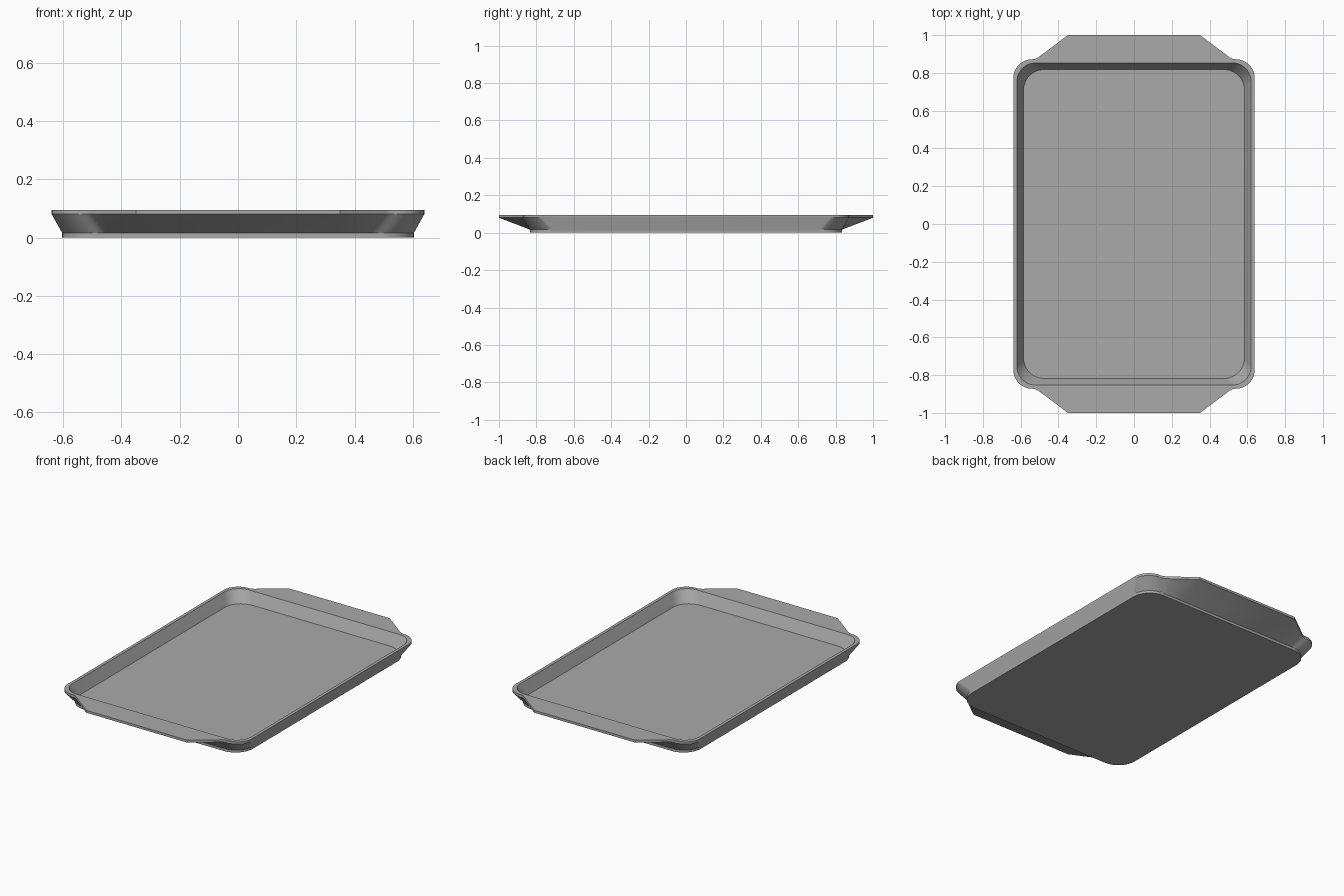
import bpy, bmesh
from math import sin, cos, pi, radians

cube = bpy.data.objects.get("Cube")
if cube:
    bpy.data.objects.remove(cube, do_unlink=True)

# One flat metal colour
metal = bpy.data.materials.new("grey_metal")
metal.use_nodes = True
grey = (0.4, 0.4, 0.4, 1)
metal.diffuse_color = grey
metal.node_tree.nodes["Principled BSDF"].inputs["Base Color"].default_value = grey

ARC = 12
# Half-outline of each handle, from the rounded corner to its straight end
HANDLE = [(0.522, 0.874), (0.505, 0.883), (0.35, 1.0)]


def outline(hx, hy, radius, handle=None):
    """Rounded rectangle, with handles when given, as a closed list of points."""
    quarter = []
    for i in range(ARC + 1):
        a = pi / 2 * i / ARC
        quarter.append((hx - radius + radius * cos(a), hy - radius + radius * sin(a)))
    end = hx - radius
    quarter += handle or [(end - 0.015, hy), (end - 0.03, hy), (0.35, hy)]
    half = quarter + [(-x, y) for x, y in reversed(quarter)]
    return half + [(-x, -y) for x, y in half]


# Loops run from the underside, out over the rim and down to the floor
bm = bmesh.new()
layers = [
    (outline(0.603, 0.833, 0.12), 0.0),
    (outline(0.603, 0.833, 0.12), 0.016),
    (outline(0.639, 0.872, 0.1, HANDLE), 0.08),
    (outline(0.639, 0.872, 0.1, HANDLE), 0.095),
    (outline(0.62, 0.853, 0.1), 0.095),
    (outline(0.585, 0.818, 0.11), 0.025),
]
loops = [[bm.verts.new((x, y, z)) for x, y in points] for points, z in layers]
for low, high in zip(loops, loops[1:]):
    for i in range(len(low)):
        j = (i + 1) % len(low)
        bm.faces.new((low[i], low[j], high[j], high[i]))

# Underside and tray floor
bm.faces.new(loops[0][::-1])
bm.faces.new(loops[-1])
bmesh.ops.recalc_face_normals(bm, faces=bm.faces)

mesh = bpy.data.meshes.new("baking_tray")
bm.to_mesh(mesh)
bm.free()
mesh.materials.append(metal)
tray = bpy.data.objects.new("baking_tray", mesh)
bpy.context.collection.objects.link(tray)

# Smooth corners with crisp rims
bpy.ops.object.select_all(action='DESELECT')
tray.select_set(True)
bpy.context.view_layer.objects.active = tray
bpy.ops.object.shade_smooth_by_angle(angle=radians(30))
